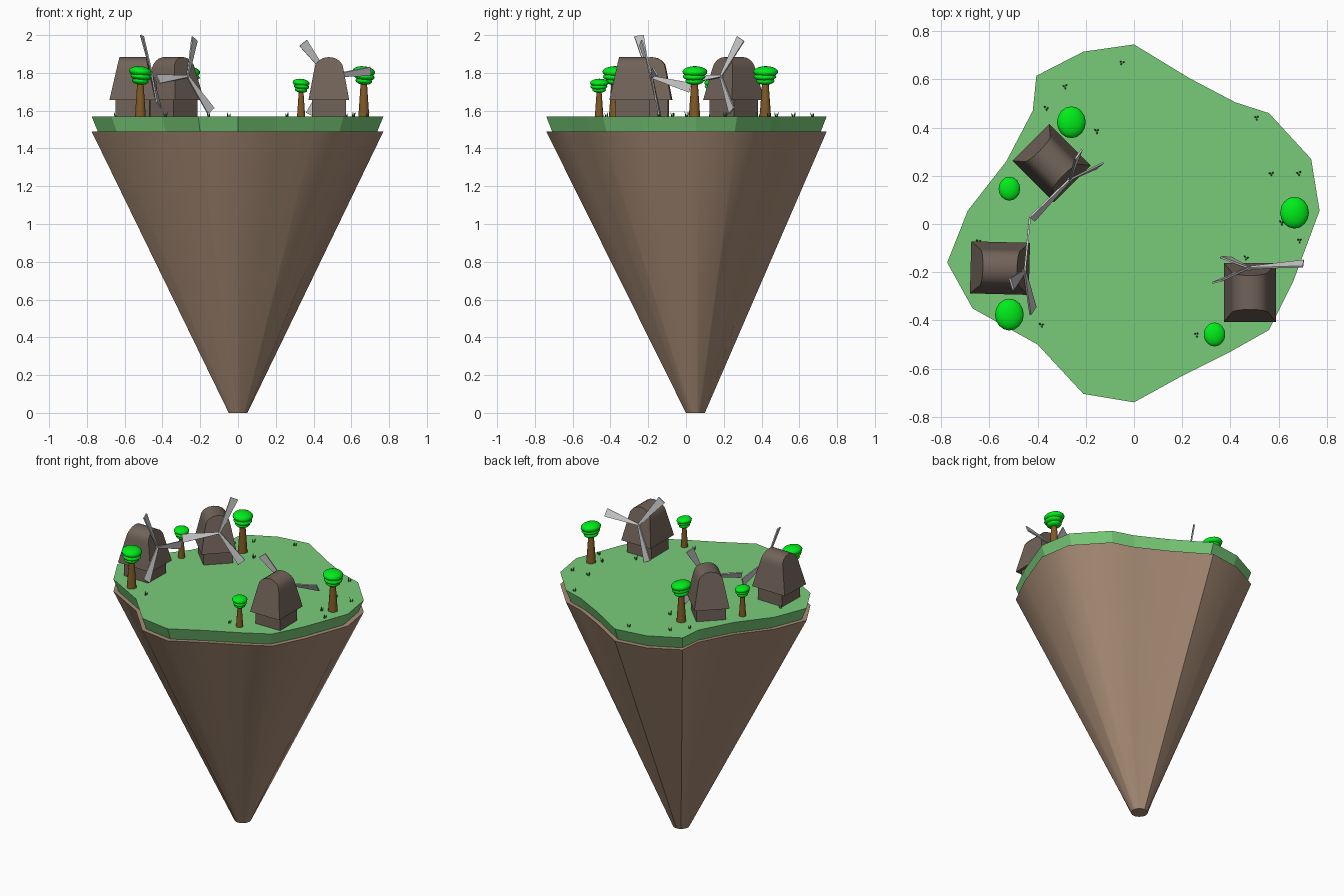
import bpy, bmesh, random
from math import radians, sin, cos, pi
from mathutils import Matrix, Vector

if "Cube" in bpy.data.objects:
    bpy.data.objects.remove(bpy.data.objects["Cube"])

random.seed(4)
GROUND = 1.57


def material(name, rgb):
    m = bpy.data.materials.new(name)
    m.diffuse_color = (*rgb, 1)
    m.use_nodes = True
    m.node_tree.nodes["Principled BSDF"].inputs["Base Color"].default_value = m.diffuse_color
    return m


SOIL = material("soil", (0.38, 0.255, 0.175))
GRASS = material("grass", (0.19, 0.60, 0.19))
TUFT = material("tuft", (0.03, 0.25, 0.03))
WOOD = material("mill_wood", (0.165, 0.125, 0.10))
BARK = material("bark", (0.22, 0.10, 0.02))
LEAF = material("leaf", (0.0, 0.85, 0.01))


def finish(name, bm, mat=None, smooth=None):
    bmesh.ops.recalc_face_normals(bm, faces=bm.faces[:])
    me = bpy.data.meshes.new(name)
    bm.to_mesh(me)
    bm.free()
    ob = bpy.data.objects.new(name, me)
    bpy.context.collection.objects.link(ob)
    if mat:
        me.materials.append(mat)
    if smooth:
        bpy.ops.object.select_all(action='DESELECT')
        ob.select_set(True)
        bpy.context.view_layer.objects.active = ob
        bpy.ops.object.shade_smooth_by_angle(angle=radians(smooth))
    return ob


def loft(bm, a, b):
    """Closed solid between two matching rings of points."""
    va = [bm.verts.new(p) for p in a]
    vb = [bm.verts.new(p) for p in b]
    n = len(a)
    for i in range(n):
        j = (i + 1) % n
        bm.faces.new((va[i], va[j], vb[j], vb[i]))
    bm.faces.new(va[::-1])
    bm.faces.new(vb)


def cone(bm, r1, r2, z1, z2, sides, m=Matrix()):
    bmesh.ops.create_cone(bm, cap_ends=True, segments=sides, radius1=r1, radius2=r2,
                          depth=z2 - z1, matrix=m @ Matrix.Translation((0, 0, (z1 + z2) / 2)))


# Island: irregular outline tapering to a small tip, with a turf slab on top
outline = [(0, .745), (.23, .605), (.42, .505), (.56, .46), (.735, .27), (.77, .055),
           (.66, -.24), (.56, -.44), (.40, -.53), (.20, -.63), (0, -.74), (-.21, -.705),
           (-.40, -.50), (-.67, -.35), (-.775, -.16), (-.69, .055), (-.53, .26),
           (-.42, .47), (-.405, .615), (-.21, .715)]
tip = []
for x, y in outline:
    d = Vector((x, y)).normalized() * 0.05
    tip.append((d.x, d.y + 0.05, 0))
bm = bmesh.new()
loft(bm, tip, [(x, y, 1.49) for x, y in outline])
finish("island_rock", bm, SOIL, 35)

bm = bmesh.new()
loft(bm, [(x * .958, y * .958, 1.49) for x, y in outline],
     [(x, y, GROUND) for x, y in outline])
finish("turf", bm, GRASS)


# Windmills: square base, tapered hood with arched roof, three-blade rotor
def windmill(i, x, y, facing, spin, yaw=0, side=0):
    place = Matrix.Translation((x, y, 0)) @ Matrix.Rotation(radians(facing), 4, 'Z')

    bm = bmesh.new()
    bmesh.ops.create_cube(bm, size=1, matrix=place @ Matrix.Translation((0, 0, 1.615))
                          @ Matrix.Diagonal((.18, .18, .09, 1)))
    finish(f"mill_base_{i}", bm, WOOD)

    profile = [(.108, 1.656)]
    for k in range(9):
        a = pi * k / 8
        profile.append((.077 * cos(a), 1.82 + .064 * sin(a)))
    profile.append((-.108, 1.656))
    depth = lambda z: .122 - .226 * (z - 1.656)
    bm = bmesh.new()
    loft(bm, [place @ Vector((-depth(z), w, z)) for w, z in profile],
         [place @ Vector((depth(z), w, z)) for w, z in profile])
    finish(f"mill_hood_{i}", bm, WOOD, 30)

    rotor = (place @ Matrix.Translation((.103, side, 1.782))
             @ Matrix.Rotation(radians(yaw), 4, 'Z') @ Matrix.Rotation(radians(-14), 4, 'Y'))
    bm = bmesh.new()
    cone(bm, .009, .007, -.02, .008, 8, rotor @ Matrix.Rotation(pi / 2, 4, 'Y'))
    for k in range(3):
        m = (rotor @ Matrix.Rotation(radians(spin + 120 * k), 4, 'X')
             @ Matrix.Rotation(radians(15), 4, 'Z'))
        ring = lambda w, z, t: [m @ Vector(p) for p in
                                ((-t, -w, z), (t, -w, z), (t, w, z), (-t, w, z))]
        loft(bm, ring(.006, 0, .004), ring(.026, .228, .004))
    finish(f"mill_rotor_{i}", bm)


windmill(1, -.556, -.183, -1.5, 14, side=-.01)
windmill(2, -.342, .253, -45, -26, side=.005)
windmill(3, .481, -.284, 90, -37, yaw=6, side=.004)


# Trees: tapered trunk with a stack of flattened leaf layers
def tree(i, x, y, s):
    place = Matrix.Translation((x, y, GROUND)) @ Matrix.Scale(s, 4)
    bm = bmesh.new()
    cone(bm, .030, .016, 0, .20, 10, place)
    finish(f"trunk_{i}", bm, BARK, 40)
    bm = bmesh.new()
    for dx, dy, z, rx, ry, rz in ((0, 0, .187, .044, .048, .020),
                                  (.003, -.002, .210, .055, .060, .022),
                                  (0, .002, .236, .060, .066, .029)):
        bmesh.ops.create_uvsphere(bm, u_segments=16, v_segments=10, radius=1,
                                  matrix=place @ Matrix.Translation((dx, dy, z))
                                  @ Matrix.Rotation(radians(6), 4, 'Y')
                                  @ Matrix.Diagonal((rx, ry, rz, 1)))
    finish(f"foliage_{i}", bm, LEAF, 60)


for i, t in enumerate([(-.26, .42, 1), (-.517, .145, .75), (-.517, -.378, 1),
                       (.666, .045, 1), (.334, -.46, .75)], 1):
    tree(i, *t)

# Grass tufts: three little spikes each
bm = bmesh.new()
for x, y in [(-.05, .67), (-.285, .57), (-.365, .48), (-.155, .385), (.51, .44), (.57, .21),
             (.685, .21), (.685, -.07), (.465, -.14), (.26, -.46), (-.385, -.42),
             (-.645, -.07), (.61, .005)]:
    for k in range(3):
        a = 2 * pi * k / 3 + random.random()
        lean = Matrix.Rotation(a, 4, 'Z') @ Matrix.Rotation(radians(15), 4, 'Y')
        cone(bm, .004, .0005, 0, random.uniform(.018, .028), 4,
             Matrix.Translation((x + .006 * cos(a), y + .006 * sin(a), GROUND)) @ lean)
finish("grass_tufts", bm, TUFT)
